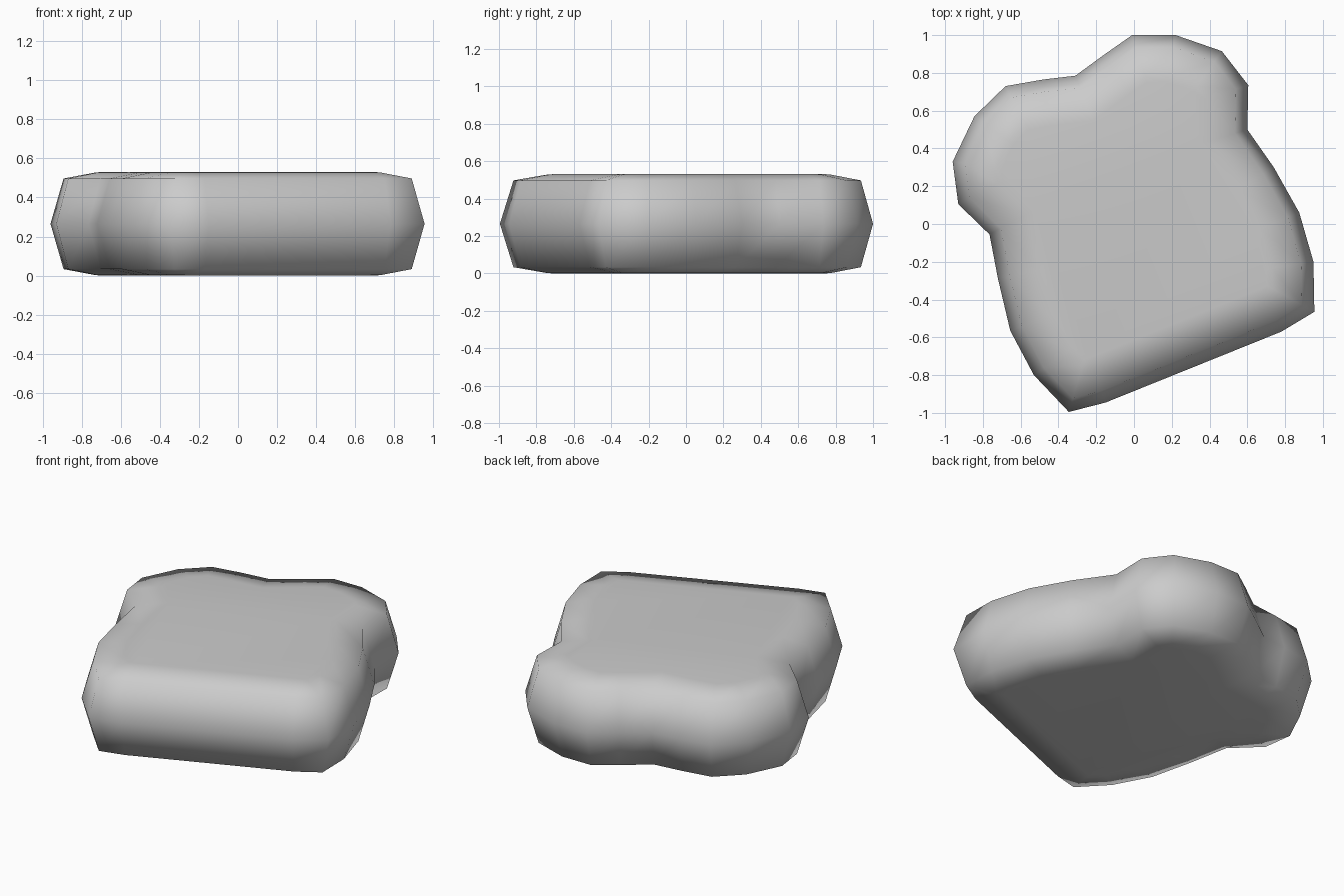
import bpy, bmesh
from mathutils import Vector

if "Cube" in bpy.data.objects:
    bpy.data.objects.remove(bpy.data.objects["Cube"])

# Slab outline seen from above, counter-clockwise
OUTLINE = [(-0.345, -0.995), (-0.15, -0.945), (0.78, -0.57), (0.955, -0.465),
           (0.95, -0.2), (0.875, 0.06), (0.74, 0.3), (0.6, 0.5), (0.605, 0.735),
           (0.465, 0.915), (0.22, 1.0), (-0.01, 1.0), (-0.16, 0.895),
           (-0.31, 0.785), (-0.48, 0.765), (-0.68, 0.73), (-0.845, 0.57),
           (-0.96, 0.33), (-0.93, 0.105), (-0.765, -0.055), (-0.72, -0.29),
           (-0.655, -0.565), (-0.53, -0.80)]
HEIGHT = 0.53
# Edge profile: (inset from outline, height above mid plane)
HALF = [(0.065, 0.232), (0.22, 0.262), (0.25, 0.265)]
PROFILE = [(i, -z) for i, z in reversed(HALF)] + [(0, 0)] + HALF


def inset(points, d):
    """Move every corner inward so that all sides shift by d."""
    pts = [Vector(p) for p in points]
    out = []
    for i, p in enumerate(pts):
        a = (p - pts[i - 1]).normalized()
        b = (pts[(i + 1) % len(pts)] - p).normalized()
        na, nb = Vector((-a.y, a.x)), Vector((-b.y, b.x))
        n = (na + nb).normalized()
        out.append(p + n * d / n.dot(na))
    return out


# Rounded slab: stacked rings bridged and capped
bm = bmesh.new()
rings = [[bm.verts.new((p.x, p.y, HEIGHT / 2 + z)) for p in inset(OUTLINE, d)]
         for d, z in PROFILE]
n = len(OUTLINE)
for lo, hi in zip(rings, rings[1:]):
    for i in range(n):
        j = (i + 1) % n
        bm.faces.new((lo[i], lo[j], hi[j], hi[i]))
bm.faces.new(rings[-1])
bm.faces.new(rings[0][::-1])
for f in bm.faces:
    f.smooth = True
mesh = bpy.data.meshes.new("rounded_slab")
bm.to_mesh(mesh)
bm.free()
slab = bpy.data.objects.new("rounded_slab", mesh)
bpy.context.collection.objects.link(slab)
